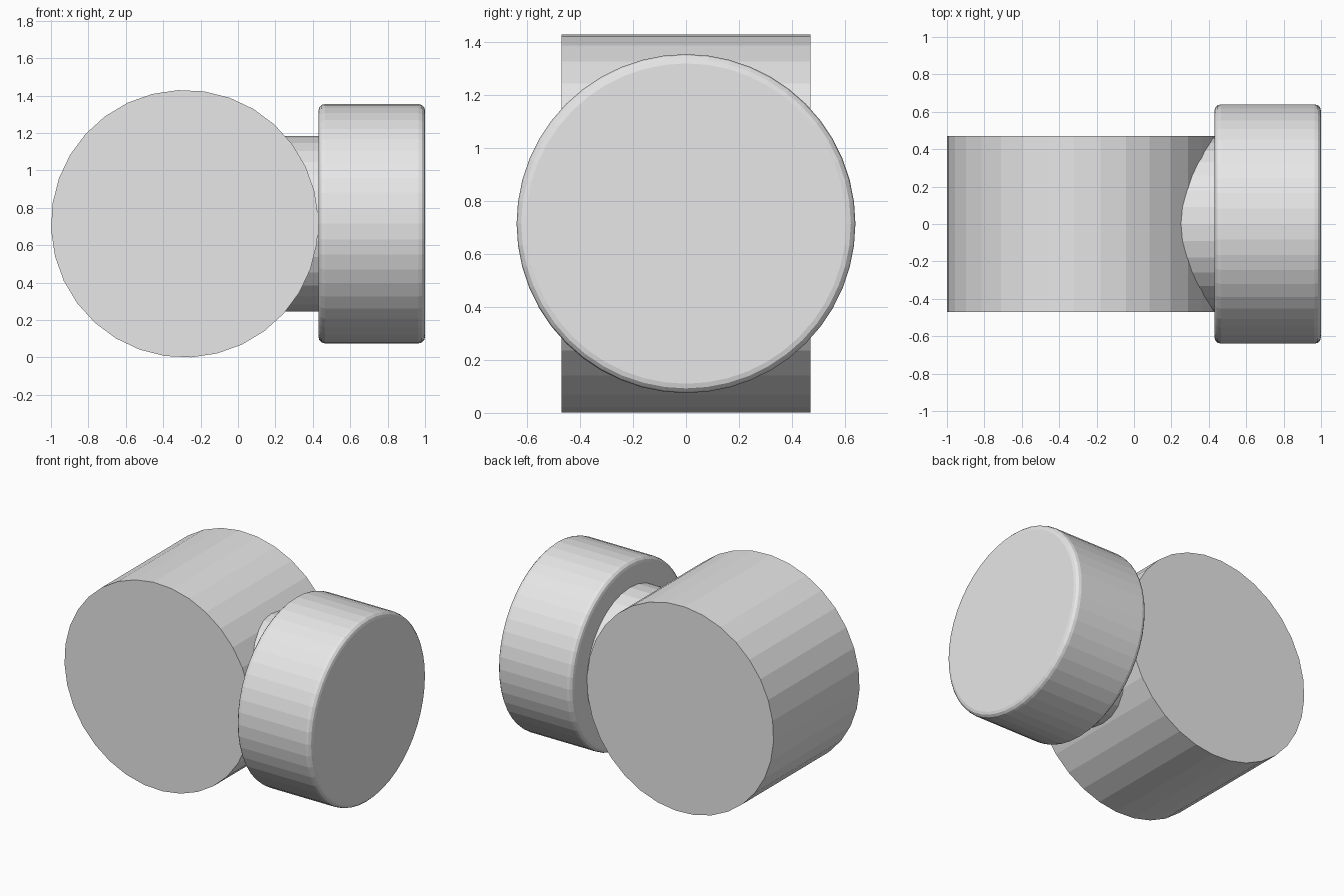
import bpy
import bmesh
from math import radians
from mathutils import Matrix

cube = bpy.data.objects.get("Cube")
if cube:
    bpy.data.objects.remove(cube, do_unlink=True)

# Single plain colour
grey = bpy.data.materials.new("light_grey")
grey.use_nodes = True
colour = (0.8, 0.8, 0.8, 1.0)
grey.diffuse_color = colour
grey.node_tree.nodes["Principled BSDF"].inputs["Base Color"].default_value = colour

MID_Z = 0.715  # shared height of both axes


def cylinder(name, axis, centre, radius, length, sides, turn=0.0, bevel=0.0, capped=True):
    """Flat-shaded cylinder along X or Y, optionally with rounded rims."""
    bm = bmesh.new()
    bmesh.ops.create_cone(bm, cap_ends=capped, segments=sides,
                          radius1=radius, radius2=radius, depth=length)
    if bevel:
        rims = [e for e in bm.edges
                if abs(e.verts[0].co.z - e.verts[1].co.z) < 0.001]
        bmesh.ops.bevel(bm, geom=rims, offset=bevel, offset_type='OFFSET',
                        segments=3, profile=0.5, affect='EDGES')
    tilt = Matrix.Rotation(radians(90), 4, 'Y' if axis == 'X' else 'X')
    spin = Matrix.Rotation(radians(turn), 4, axis)
    bmesh.ops.transform(bm, matrix=Matrix.Translation(centre) @ spin @ tilt,
                        verts=bm.verts)
    mesh = bpy.data.meshes.new(name)
    bm.to_mesh(mesh)
    bm.free()
    mesh.materials.append(grey)
    obj = bpy.data.objects.new(name, mesh)
    bpy.context.collection.objects.link(obj)
    return obj


# Large drum lying across the model
cylinder("drum", 'Y', (-0.285, 0, MID_Z), MID_Z, 0.94, 32, turn=-2.81)

# Short neck running out of the drum, open where it is buried
cylinder("neck", 'X', (0.335, 0, MID_Z), 0.468, 0.21, 32, capped=False)

# Round knob with softened rims
cylinder("knob", 'X', (0.715, 0, MID_Z), 0.64, 0.57, 48, bevel=0.035)
